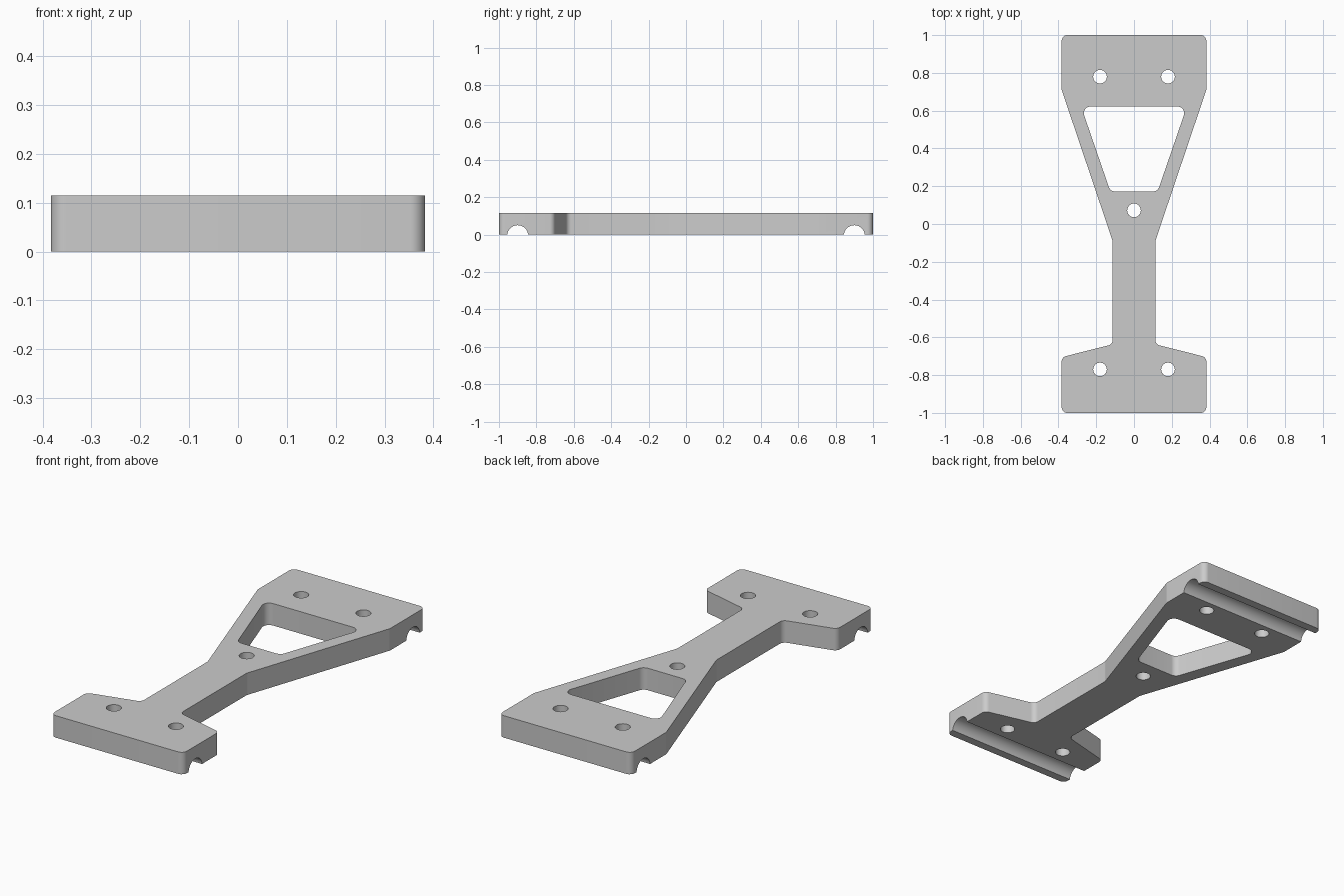
import bpy
import bmesh
import math
from mathutils import Vector

default = bpy.data.objects.get("Cube")
if default:
    bpy.data.objects.remove(default, do_unlink=True)

HEIGHT = 0.115

grey = bpy.data.materials.new("plain grey")
grey.use_nodes = True
colour = (0.6, 0.6, 0.6, 1)
grey.diffuse_color = colour
grey.node_tree.nodes["Principled BSDF"].inputs["Base Color"].default_value = colour


def rounded(corners, steps=6):
    """Fillet every corner (x, y, radius) of a closed outline."""
    pts = []
    for i, (x, y, r) in enumerate(corners):
        p = Vector((x, y))
        a = (Vector(corners[i - 1][:2]) - p).normalized()
        b = (Vector(corners[(i + 1) % len(corners)][:2]) - p).normalized()
        half = a.angle(b) / 2
        centre = p + (a + b).normalized() * (r / math.sin(half))
        tangent = r / math.tan(half)
        start, end = p + a * tangent - centre, p + b * tangent - centre
        for k in range(steps + 1):
            spoke = start.lerp(end, k / steps).normalized() * r
            pts.append(centre + spoke)
    return pts


def mirrored(half):
    return half + [(-x, y, r) for x, y, r in reversed(half)]


def prism(name, outline, z0, z1):
    bm = bmesh.new()
    base = bm.faces.new([bm.verts.new((p.x, p.y, z0)) for p in outline])
    top = bmesh.ops.extrude_face_region(bm, geom=[base])["geom"]
    verts = [v for v in top if isinstance(v, bmesh.types.BMVert)]
    bmesh.ops.translate(bm, verts=verts, vec=(0, 0, z1 - z0))
    bmesh.ops.recalc_face_normals(bm, faces=bm.faces)
    mesh = bpy.data.meshes.new(name)
    bm.to_mesh(mesh)
    bm.free()
    obj = bpy.data.objects.new(name, mesh)
    bpy.context.collection.objects.link(obj)
    mesh.materials.append(grey)
    return obj


def cylinder(name, radius, depth, location, rotation=(0, 0, 0)):
    bpy.ops.mesh.primitive_cylinder_add(vertices=40, radius=radius, depth=depth,
                                        location=location, rotation=rotation)
    obj = bpy.context.object
    obj.name = name
    obj.data.materials.append(grey)
    return obj


# Plate outline: wide rear pad, tapering arms, narrow stem, front pad
plate = prism("mounting_plate", rounded(mirrored([
    (0.383, -1.0, 0.03), (0.383, -0.705, 0.03), (0.113, -0.637, 0.03),
    (0.113, -0.09, 0.03), (0.383, 0.71, 0.03), (0.383, 1.0, 0.03)])), 0, HEIGHT)

# Triangular window between the arms
cutters = [prism("window_cutter", rounded(mirrored([
    (0.125, 0.172, 0.035), (0.28, 0.622, 0.035)])), -0.1, 0.3)]

# Bolt holes
for x, y in [(0.18, 0.78), (-0.18, 0.78), (0.18, -0.77), (-0.18, -0.77), (0, 0.072)]:
    cutters.append(cylinder("bolt_hole_cutter", 0.036, 0.5, (x, y, 0)))

# Axle grooves across the underside
for y in (-0.9, 0.9):
    cutters.append(cylinder("groove_cutter", 0.056, 1.2, (0, y, -0.006),
                            (0, math.pi / 2, 0)))

# Cut everything out of the plate
bpy.ops.object.select_all(action="DESELECT")
plate.select_set(True)
bpy.context.view_layer.objects.active = plate
for cutter in cutters:
    mod = plate.modifiers.new("cut", "BOOLEAN")
    mod.operation = "DIFFERENCE"
    mod.solver = "EXACT"
    mod.object = cutter
    bpy.ops.object.modifier_apply(modifier=mod.name)
    bpy.data.objects.remove(cutter, do_unlink=True)

bpy.ops.object.shade_smooth_by_angle(angle=math.radians(30))
